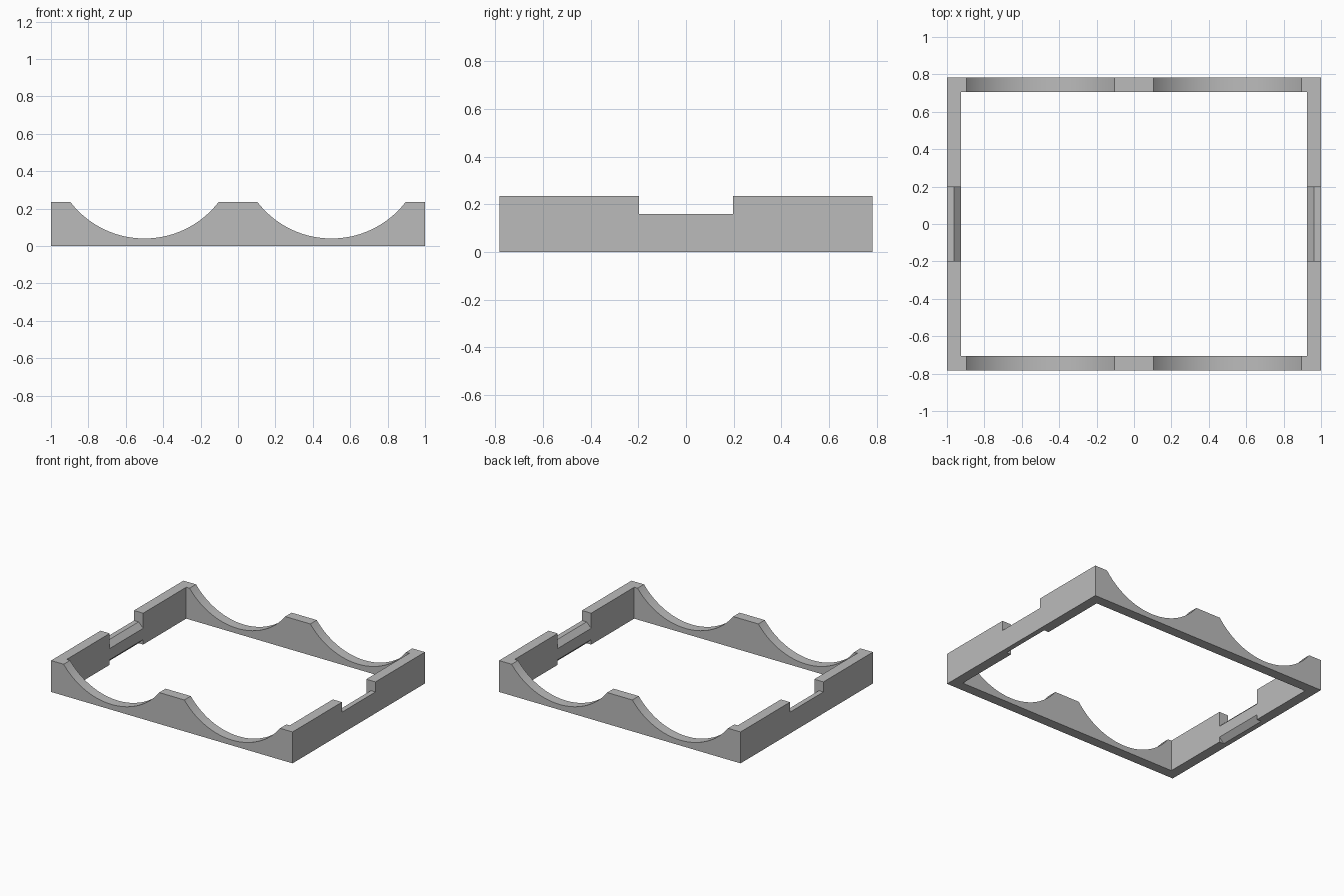
import bpy
import bmesh
from mathutils import Vector

cube = bpy.data.objects.get("Cube")
if cube:
    bpy.data.objects.remove(cube, do_unlink=True)

HALF_X, HALF_Y, HEIGHT, WALL = 1.0, 0.783, 0.235, 0.076
ARC_R, ARC_Z = 0.5, 0.54
NOTCH_Y, NOTCH_Z, MID_X = 0.198, 0.16, 0.962

grey = bpy.data.materials.new("plain grey")
grey.use_nodes = True
colour = (0.5, 0.5, 0.5, 1)
grey.diffuse_color = colour
grey.node_tree.nodes["Principled BSDF"].inputs["Base Color"].default_value = colour


def prism(name, profile, half_depth):
    """Extrude an x-z outline along y, centred on y = 0."""
    bm = bmesh.new()
    face = bm.faces.new([bm.verts.new((x, -half_depth, z)) for x, z in profile])
    grown = bmesh.ops.extrude_face_region(bm, geom=[face])["geom"]
    moved = [v for v in grown if isinstance(v, bmesh.types.BMVert)]
    bmesh.ops.translate(bm, verts=moved, vec=Vector((0, 2 * half_depth, 0)))
    bmesh.ops.recalc_face_normals(bm, faces=bm.faces)
    mesh = bpy.data.meshes.new(name)
    bm.to_mesh(mesh)
    bm.free()
    obj = bpy.data.objects.new(name, mesh)
    bpy.context.collection.objects.link(obj)
    return obj


def box(name, hx, hy, z0, z1):
    return prism(name, [(-hx, z0), (hx, z0), (hx, z1), (-hx, z1)], hy)


def cut(target, cutter):
    """Subtract the cutter, then remove it."""
    cutter.hide_render = True
    mod = target.modifiers.new("cut", "BOOLEAN")
    mod.operation, mod.solver, mod.object = "DIFFERENCE", "EXACT", cutter
    bpy.context.view_layer.objects.active = target
    bpy.ops.object.modifier_apply(modifier=mod.name)
    bpy.data.objects.remove(cutter, do_unlink=True)


# Open rectangular frame
frame = box("cradle_frame", HALF_X, HALF_Y, 0, HEIGHT)
frame.data.materials.append(grey)
cut(frame, box("opening_cutter", HALF_X - WALL, HALF_Y - WALL, -1, 1))

for side in (-1, 1):
    # Round saddles through the front and back walls
    bpy.ops.mesh.primitive_cylinder_add(
        vertices=128, radius=ARC_R, depth=3,
        location=(side * HALF_X / 2, 0, ARC_Z), rotation=(1.5707963, 0, 0))
    cut(frame, bpy.context.object)

    # Side notch with a bevelled inner top edge
    inner, outer = 0.9, 1.1
    drop = MID_X - inner
    top = [(outer, NOTCH_Z), (MID_X, NOTCH_Z), (inner, NOTCH_Z - drop),
           (inner, 1), (outer, 1)]
    cut(frame, prism("notch_cutter", [(side * x, z) for x, z in top], NOTCH_Y))

    # Matching bevel along the inner bottom edge of the notch
    low = [(MID_X + 0.1, -0.1), (inner, drop), (inner, -0.1)]
    cut(frame, prism("bevel_cutter", [(side * x, z) for x, z in low], NOTCH_Y))

# Smooth the saddles, keep the corners sharp
bpy.ops.object.select_all(action="DESELECT")
frame.select_set(True)
bpy.context.view_layer.objects.active = frame
bpy.ops.object.shade_smooth_by_angle(angle=0.5)
